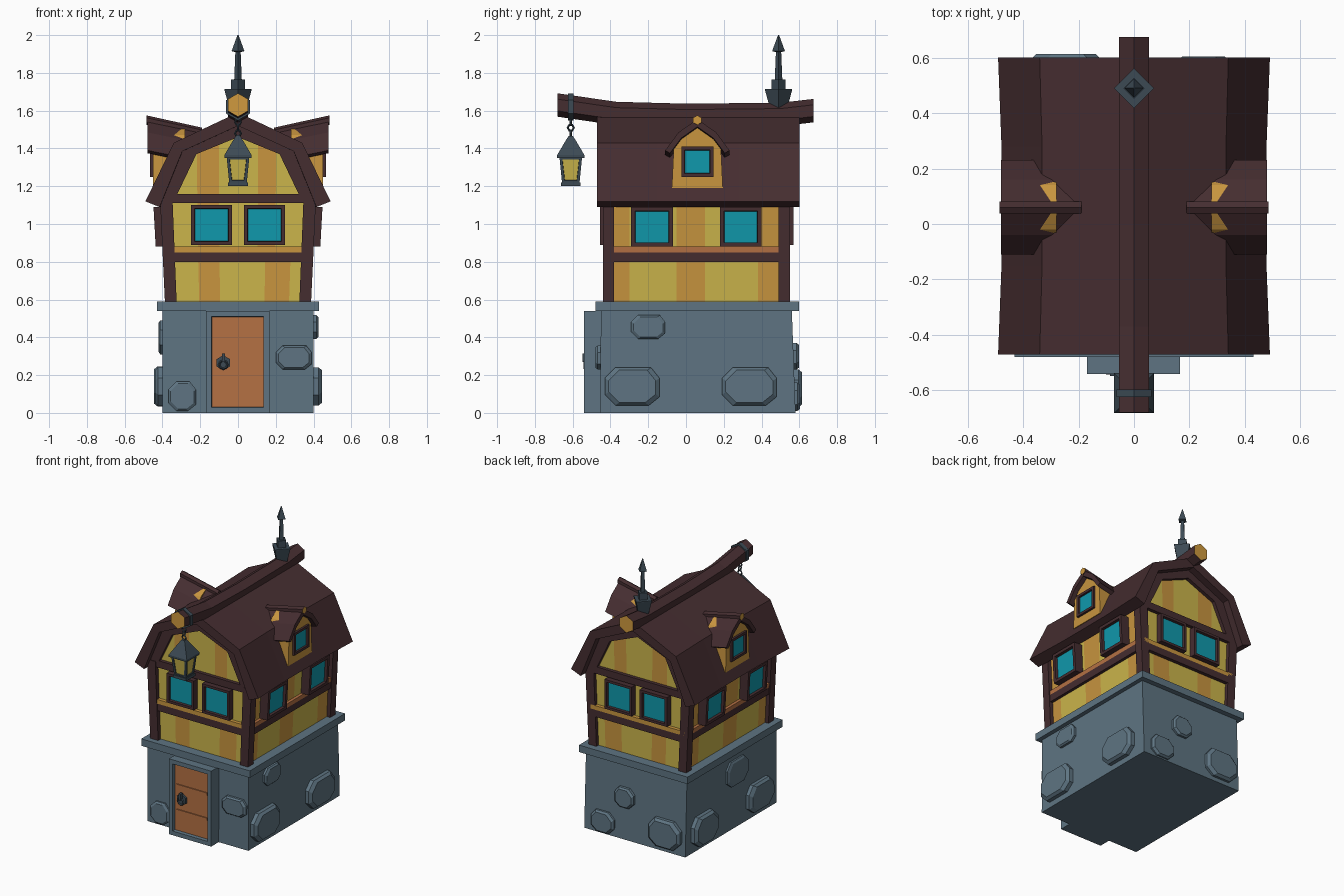
import bpy, bmesh, math
from mathutils import Vector, Matrix

if "Cube" in bpy.data.objects:
    bpy.data.objects.remove(bpy.data.objects["Cube"])


def mat(name, hexcol):
    m = bpy.data.materials.new(name)
    c = [int(hexcol[i:i + 2], 16) / 255 for i in (0, 2, 4)]
    m.diffuse_color = [((v + .055) / 1.055) ** 2.4 for v in c] + [1]
    m.use_nodes = True
    m.node_tree.nodes["Principled BSDF"].inputs["Base Color"].default_value = m.diffuse_color
    return m


STONE = mat("blue_grey_stone", "5E7482")
TIMBER = mat("dark_timber", "452D30")
YELLOW = mat("yellow_plaster", "CBB54B")
AMBER = mat("amber_plank", "C8953F")
DOOR = mat("orange_wood", "B57144")
GLASS = mat("teal_glass", "1099AC")
IRON = mat("dark_iron", "3C4A54")
GOLD = mat("gold_end_grain", "D09A3E")


def lean(co):
    # upper storey walls widen slightly upwards
    co.x *= 1 + .13 * max(0, min(co.z, 1.12) - .59)


def finish(name, bm, mats, leaning=False):
    if leaning:
        for v in bm.verts:
            lean(v.co)
    me = bpy.data.meshes.new(name)
    bm.to_mesh(me)
    bm.free()
    for m in mats:
        me.materials.append(m)
    ob = bpy.data.objects.new(name, me)
    bpy.context.collection.objects.link(ob)
    return ob


def loft_bm(rings):
    bm = bmesh.new()
    vs = [[bm.verts.new(p) for p in r] for r in rings]
    n = len(rings[0])
    for a, b in zip(vs, vs[1:]):
        for i in range(n):
            bm.faces.new((a[i], a[(i + 1) % n], b[(i + 1) % n], b[i]))
    caps = [bm.faces.new(vs[0]), bm.faces.new(vs[-1])]
    bmesh.ops.recalc_face_normals(bm, faces=bm.faces)
    return bm, caps


def loft(name, rings, m, leaning=False, cap_mat=None, caps_used=(0, 1)):
    bm, caps = loft_bm(rings)
    if cap_mat:
        for i in caps_used:
            caps[i].material_index = 1
    return finish(name, bm, [m, cap_mat] if cap_mat else [m], leaning)


def rect(x0, x1, y0, y1, z):
    return [(x0, y0, z), (x1, y0, z), (x1, y1, z), (x0, y1, z)]


def box(name, x0, x1, y0, y1, z0, z1, m, leaning=False):
    return loft(name, [rect(x0, x1, y0, y1, z0), rect(x0, x1, y0, y1, z1)], m, leaning)


def poly(n, r, rot=0):
    return [(r * math.sin(rot + math.tau * i / n), r * math.cos(rot + math.tau * i / n)) for i in range(n)]


def turned(name, profile, cy, m, n=4, rot=0):
    return loft(name, [[(x, cy + y, z) for x, y in poly(n, r, rot)] for r, z in profile], m)


def arch(outer, inner):
    # symmetric arched band from half profiles that start at the apex
    def full(h):
        return [(-a, b) for a, b in reversed(h[1:])] + list(h)
    return full(outer) + full(inner)[::-1]


def panel(name, loc, rz, w, h, depth, border, m, m_in, leaning=False, sink=.018):
    # framed panel with recessed centre; local front is -y
    bm, _ = loft_bm([rect(-w / 2, w / 2, 0, depth, -h / 2), rect(-w / 2, w / 2, 0, depth, h / 2)])
    f = min(bm.faces, key=lambda f: f.calc_center_median().y)
    bmesh.ops.inset_region(bm, faces=[f], thickness=border, depth=0)
    bmesh.ops.inset_region(bm, faces=[f], thickness=.003, depth=-sink)
    f.material_index = 1
    bm.transform(Matrix.Translation(loc) @ Matrix.Rotation(rz, 4, 'Z'))
    return finish(name, bm, [m, m_in], leaning)


# Stone ground floor, ledge, doorway
loft("stone_base", [rect(-.40, .40, -.455, .58, 0), rect(-.40, .40, -.45, .56, .55)], STONE)
box("stone_ledge", -.43, .43, -.48, .597, .54, .59, STONE)
panel("doorway", (-.002, -.54, .27), 0, .335, .54, .12, .042, STONE, DOOR, sink=.025)
for z in (.175, .355):
    box("door_batten", -.125, .12, -.522, -.51, z - .009, z + .009, DOOR)
loft("door_plate", [[(-.078 + x, y, .265 + z) for x, z in poly(6, .04)] for y in (-.51, -.53)], IRON)
bpy.ops.mesh.primitive_torus_add(major_segments=8, minor_segments=4, major_radius=.022, minor_radius=.006,
                                 location=(-.078, -.537, .255), rotation=(math.pi / 2, 0, 0))
bpy.context.object.name = "door_ring"
bpy.context.object.data.materials.append(IRON)
box("door_ring_peg", -.086, -.070, -.548, -.525, .27, .315, IRON)

# Raised stones: wall, centre along wall, centre z, width, height, depth
WALLS = {"front": lambda u, d, z: (u, -.45 - d, z), "back": lambda u, d, z: (u, .568 + d, z),
         "right": lambda u, d, z: (.40 + d, u, z), "left": lambda u, d, z: (-.40 - d, u, z)}
for wall, u, z, w, h, d in [
        ("front", .295, .293, .19, .125, .03), ("front", -.295, .088, .145, .155, .025),
        ("right", -.20, .455, .18, .125, .025), ("right", -.285, .14, .29, .20, .045),
        ("right", .335, .14, .29, .20, .045), ("left", .38, .14, .27, .21, .045),
        ("left", .0, .40, .24, .18, .02), ("left", -.25, .14, .28, .20, .04),
        ("back", .25, .085, .18, .15, .035), ("back", .08, .30, .15, .14, .03),
        ("back", -.245, .13, .25, .20, .045)]:
    rings = []
    for dd, s in ((-.02, 1), (d * .6, 1), (d, .86)):
        a, b, c = w / 2 * s, h / 2 * s, min(w, h) * .28
        pts = [(-a, -b + c), (-a + c, -b), (a - c, -b), (a, -b + c * .8), (a, b - c), (a - c * .8, b), (-a + c, b), (-a, b - c)]
        rings.append([WALLS[wall](u + p, dd, z + q) for p, q in pts])
    loft("wall_stone", rings, STONE)

# Plaster upper storey, cut into vertical planks
half = [(.36, .58), (.36, 1.12), (.29, 1.40)]
prof = half + [(0, 1.53)] + [(-x, z) for x, z in reversed(half)]
bm, _ = loft_bm([[(x, y, z) for x, z in prof] for y in (-.41, .525)])
for axis, cuts in ((0, (-.205, -.095, .10, .14, .19, .27)), (1, (-.30, -.05, .10, .38)), (2, (.82,))):
    for c in cuts:
        no = Vector((axis == 0, axis == 1, axis == 2))
        bmesh.ops.bisect_plane(bm, geom=bm.verts[:] + bm.edges[:] + bm.faces[:], plane_co=no * c, plane_no=no)
for f in bm.faces:
    c = f.calc_center_median()
    if abs(f.normal.y) > .5:
        right = (.14, .27) if c.z < .82 else (.10, .19)
        f.material_index = int(-.205 < c.x < -.095 or right[0] < c.x < right[1])
    else:
        f.material_index = int(c.y < -.30 or -.05 < c.y < .10 or c.y > .38)
finish("plaster_walls", bm, [YELLOW, AMBER], True)

# Timber posts, beams and sills
for s in (-1, 1):
    for y in (-.44, .49):
        x0, x1 = sorted((s * .325, s * .387))
        box("corner_post", x0, x1, y, y + .06, .59, 1.15, TIMBER, True)
    x0, x1 = sorted((s * .34, s * .38))
    box("side_beam", x0, x1, -.42, .53, .80, .85, TIMBER, True)
    box("side_sill", x0, x1, -.42, .53, .85, .88, DOOR, True)
    for y in (-.18, .29):
        panel("side_window", (s * .42, y, .985), s * math.pi / 2, .22, .21, .07, .03, TIMBER, GLASS, True)
for s, y, name in ((1, -.41, "front"), (-1, .525, "back")):
    y0, y1 = sorted((y + s * .02, y - s * .025))
    box(name + "_beam", -.36, .36, y0, y1, .80, .85, TIMBER, True)
    box(name + "_sill", -.36, .36, y0, y1, .85, .88, AMBER, True)
    box(name + "_top_beam", -.38, .38, y0, y1, 1.11, 1.16, TIMBER)
    for x in (-.14, .14):
        panel(name + "_window", (x, y - s * .045, .995), 0 if s > 0 else math.pi, .215, .21, .07, .025, TIMBER, GLASS)
    frame = arch([(0, 1.56), (.31, 1.41), (.43, 1.12)], [(0, 1.46), (.22, 1.37), (.33, 1.14)])
    loft(name + "_gable_timber", [[(x, yy, z) for x, z in frame] for yy in (y0, y1)], TIMBER)

# Gambrel roof, slightly waisted in the middle
roof = arch([(0, 1.59), (.34, 1.43), (.49, 1.12)], [(0, 1.52), (.295, 1.385), (.415, 1.09)])
loft("roof", [[(x * k, y, z) for x, z in roof] for y, k in ((-.47, 1), (-.15, .975), (.28, .975), (.60, 1))], TIMBER)

# Sagging ridge beam with gold ends
path = [(-.68, 1.63), (-.37, 1.585), (0, 1.575), (.50, 1.58), (.675, 1.60)]
loft("ridge_beam", [[(x, y, zc + z) for x, z in poly(6, .062)] for y, zc in path], TIMBER, cap_mat=GOLD)

# Dormers
for s in (-1, 1):
    face = [(-.135, 1.19), (.135, 1.19), (.125, 1.40), (.08, 1.47), (0, 1.515), (-.08, 1.47), (-.125, 1.40)]
    loft("dormer_wall", [[(s * x, .06 + y, z) for y, z in face] for x in (.28, .45)], AMBER)
    panel("dormer_window", (s * .465, .06, 1.33), s * math.pi / 2, .17, .16, .05, .025, TIMBER, GLASS, sink=.012)
    cover = arch([(0, 1.545), (.10, 1.475), (.17, 1.38)], [(0, 1.505), (.085, 1.445), (.145, 1.365)])
    loft("dormer_roof", [[(s * x, .06 + y, z + dz) for y, z in cover] for x, dz in ((.48, .01), (.14, -.06))], TIMBER)
    loft("dormer_ridge", [[(s * x, .06 + y, zc + z) for y, z in poly(6, .025)] for x, zc in ((.485, 1.55), (.19, 1.485))],
         TIMBER, cap_mat=GOLD, caps_used=(0,))

# Spire
turned("spire", [(.045, 1.61), (.072, 1.71), (.072, 1.715), (.038, 1.715), (.038, 1.765), (.02, 1.765), (.014, 1.91),
                 (.034, 1.915), (.003, 2.0)], .49, IRON)

# Hanging lantern
Y, D = -.61, math.pi / 4
loft("lantern_strap", [[(x, y, 1.62 + z) for x, z in poly(6, .072)] for y in (Y - .014, Y + .014)], IRON)
for i in range(3):
    bpy.ops.mesh.primitive_torus_add(major_segments=6, minor_segments=4, major_radius=.016, minor_radius=.006,
                                     location=(0, Y, 1.54 - i * .03), rotation=(math.pi / 2, 0, i * math.pi / 2))
    bpy.context.object.name = "lantern_chain_link"
    bpy.context.object.data.materials.append(IRON)
q = math.sqrt(2)
turned("lantern_roof", [(.072 * q, 1.35), (.072 * q, 1.365), (.028 * q, 1.44), (.012 * q, 1.465)], Y, IRON, rot=D)
turned("lantern_foot", [(.052 * q, 1.20), (.052 * q, 1.22)], Y, IRON, rot=D)
bm, caps = loft_bm([[(x, Y + y, z) for x, y in poly(4, r * q, D)] for r, z in ((.046, 1.215), (.06, 1.355))])
panes = [f for f in bm.faces if f not in caps]
bmesh.ops.inset_individual(bm, faces=panes, thickness=.02, depth=0)
bmesh.ops.inset_individual(bm, faces=panes, thickness=.002, depth=-.006)
for f in panes:
    f.material_index = 1
finish("lantern_body", bm, [IRON, YELLOW])
